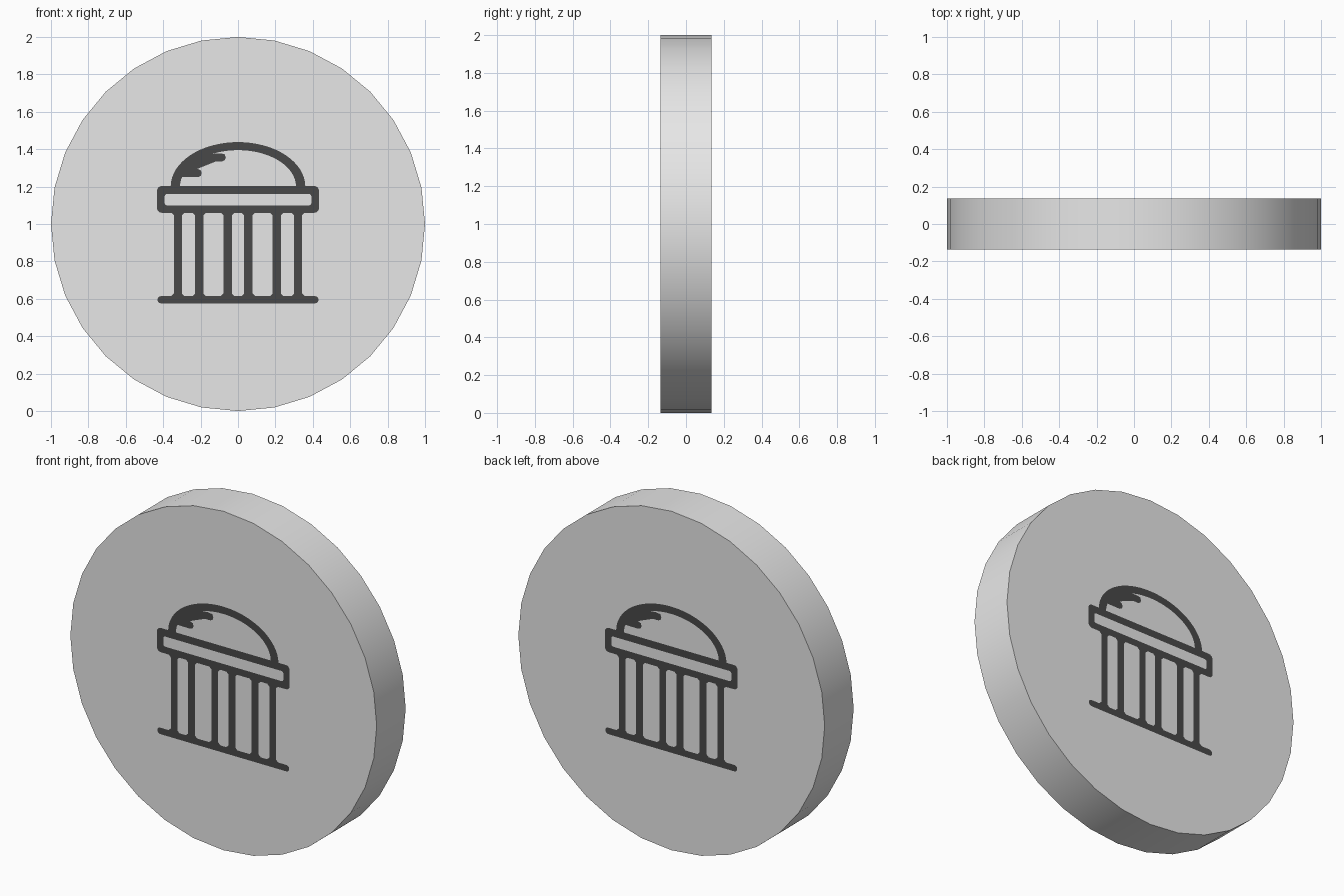
import bpy, bmesh, math
from mathutils import Matrix

if "Cube" in bpy.data.objects:
    bpy.data.objects.remove(bpy.data.objects["Cube"])

R, HALF, LIFT = 1.0, 0.135, 0.002


def material(name, v):
    m = bpy.data.materials.new(name)
    m.diffuse_color = (v, v, v, 1)
    m.use_nodes = True
    m.node_tree.nodes["Principled BSDF"].inputs["Base Color"].default_value = m.diffuse_color
    return m


light_grey = material("light grey", 0.8)
dark_grey = material("dark grey", 0.065)

# Round body: 32-sided disc standing on its edge
bpy.ops.mesh.primitive_cylinder_add(vertices=32, radius=R, depth=2 * HALF,
                                    location=(0, 0, R), rotation=(math.pi / 2, 0, 0))
disc = bpy.context.object
disc.name = "disc"
disc.data.materials.append(light_grey)
bpy.ops.object.transform_apply(location=True, rotation=True)
bpy.ops.object.shade_smooth_by_angle(angle=math.radians(30))


def rounded(x0, x1, z0, z1, r, n=4):
    """Outline of a rounded rectangle, starting at the upper right corner."""
    pts = []
    for k, (cx, cz) in enumerate([(x1 - r, z1 - r), (x0 + r, z1 - r),
                                  (x0 + r, z0 + r), (x1 - r, z0 + r)]):
        for i in range(n + 1):
            a = math.pi / 2 * (k + i / n)
            pts.append((cx + r * math.cos(a), cz + r * math.sin(a)))
    return pts


def arc(rx, rz, a0=0, a1=180, n=32):
    out = []
    for i in range(n + 1):
        a = math.radians(a0 + (a1 - a0) * i / n)
        out.append((rx * math.cos(a), 1.2 + rz * math.sin(a)))
    return out


def strip(outer, inner, closed=False):
    """Quads bridging two outlines."""
    n = len(outer)
    return [[outer[i], outer[(i + 1) % n], inner[(i + 1) % n], inner[i]]
            for i in range(n if closed else n - 1)]


def column(x0, x1):
    """Column with small flares at both ends."""
    f, b, t = 0.015, 0.613, 1.062
    return [(x0 - f, b), (x1 + f, b), (x1, b + f), (x1, t - f),
            (x1 + f, t), (x0 - f, t), (x0, t - f), (x0, b + f)]


# Painted parts as lists of flat polygons in (x, z)
parts = {
    "base_step": [rounded(-0.43, 0.43, 0.576, 0.614, 0.018)],
    "columns": [column(*sorted((s * a, s * b))) for s in (-1, 1)
                for a, b in ((0.033, 0.078), (0.185, 0.23), (0.3, 0.343))],
    "beam": strip(rounded(-0.433, 0.433, 1.06, 1.203, 0.025),
                  rounded(-0.392, 0.392, 1.1, 1.16, 0.012), True),
    "dome": strip(arc(0.36, 0.238), arc(0.31, 0.195)),
    # Shade marks inside the left of the dome
    "dome_shade": [
        arc(0.312, 0.197, 118, 165, 12)
        + [(-0.28, 1.25), (-0.215, 1.25), (-0.199, 1.258), (-0.194, 1.272),
           (-0.199, 1.287), (-0.215, 1.294), (-0.262, 1.294), (-0.275, 1.308),
           (-0.272, 1.324), (-0.255, 1.334), (-0.085, 1.334), (-0.07, 1.342),
           (-0.065, 1.356), (-0.072, 1.374), (-0.1, 1.378)]],
}

# Place every painted part on the front, and turned round on the back
for name, polys in parts.items():
    for side, turn in (("front", 0), ("back", math.pi)):
        bm = bmesh.new()
        for p in polys:
            bm.faces.new([bm.verts.new((x, -HALF - LIFT, z)) for x, z in p])
        bmesh.ops.remove_doubles(bm, verts=bm.verts, dist=1e-5)
        bm.normal_update()
        for f in bm.faces:
            if f.normal.y > 0:
                f.normal_flip()
        bmesh.ops.transform(bm, verts=bm.verts, matrix=Matrix.Rotation(turn, 4, 'Z'))
        me = bpy.data.meshes.new(f"{name}_{side}")
        bm.to_mesh(me)
        bm.free()
        me.materials.append(dark_grey)
        bpy.context.collection.objects.link(bpy.data.objects.new(f"{name}_{side}", me))
